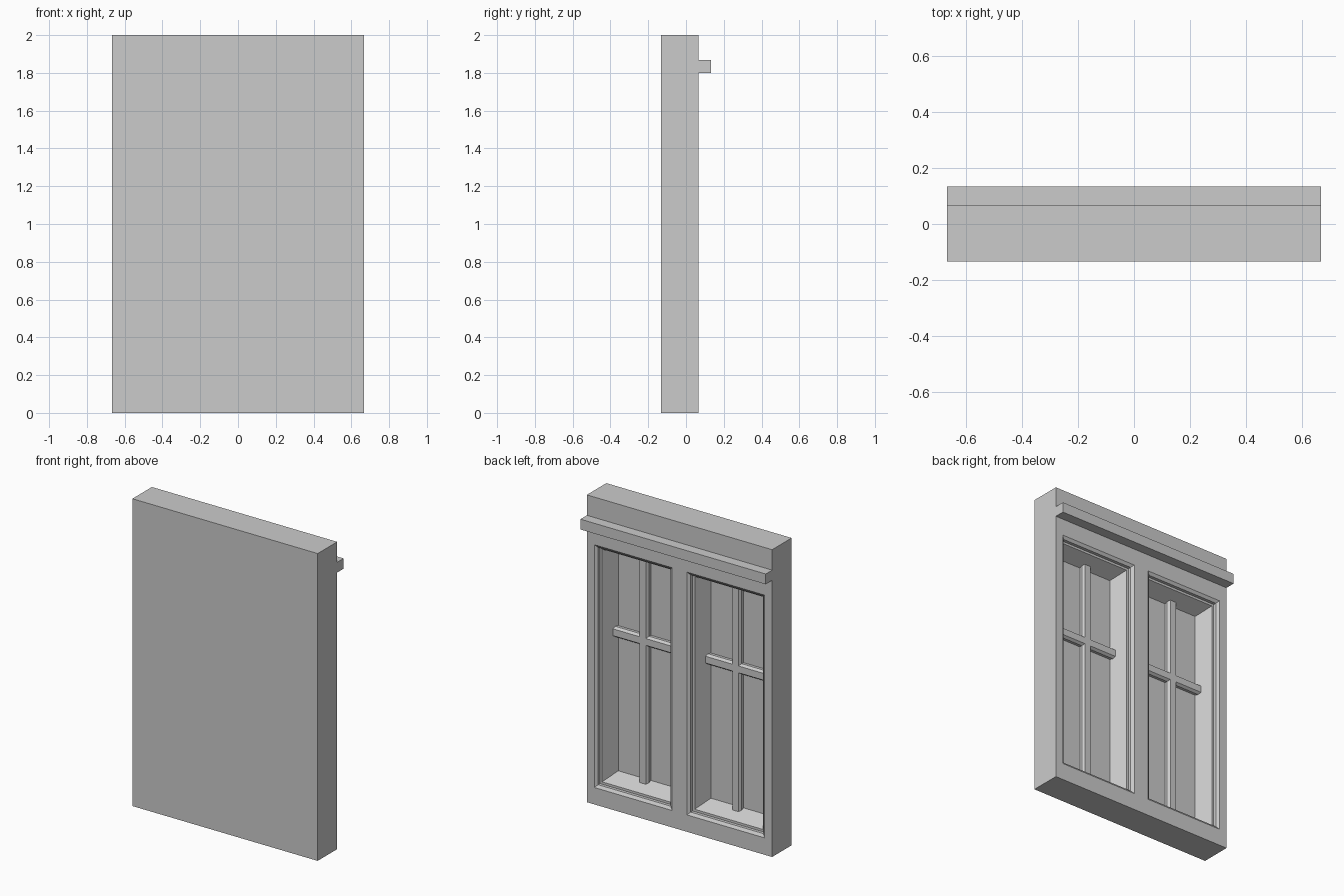
import bpy, bmesh
from mathutils import Vector

if "Cube" in bpy.data.objects:
    bpy.data.objects.remove(bpy.data.objects["Cube"])

BACK, FRONT = 0.067, -0.133      # y of the frame's detailed face and plain face
W = 0.667                        # half width
GLASS = -0.066                   # y of the recessed panes


def finish(name, bm):
    bmesh.ops.recalc_face_normals(bm, faces=bm.faces[:])
    me = bpy.data.meshes.new(name)
    bm.to_mesh(me)
    bm.free()
    ob = bpy.data.objects.new(name, me)
    bpy.context.collection.objects.link(ob)
    return ob


def window_frame():
    bm = bmesh.new()
    # detailed face as a grid of cells, two of them becoming openings
    xs = [-W, -0.613, -0.054, 0.054, 0.613, W]
    zs = [0, 0.11, 1.69, 2.0]
    v = [[bm.verts.new((x, BACK, z)) for z in zs] for x in xs]
    openings = []
    for i in range(5):
        for j in range(3):
            f = bm.faces.new((v[i][j], v[i][j + 1], v[i + 1][j + 1], v[i + 1][j]))
            f.normal_update()
            if i in (1, 3) and j == 1:
                openings.append(f)
    # outer sides and plain face
    rim = [e for e in bm.edges if e.is_boundary]
    ret = bmesh.ops.extrude_edge_only(bm, edges=rim)["geom"]
    bmesh.ops.translate(bm, vec=(0, FRONT - BACK, 0),
                        verts=[g for g in ret if isinstance(g, bmesh.types.BMVert)])
    bmesh.ops.edgeloop_fill(bm, edges=[g for g in ret if isinstance(g, bmesh.types.BMEdge)])
    # moulded, splayed reveals: (inset, sink) for each step
    for inset, sink in [(0.018, 0.013), (0.0, 0.02), (0.015, 0.0), (0.046, 0.1)]:
        bm.normal_update()
        bmesh.ops.inset_individual(bm, faces=openings, thickness=inset,
                                   depth=-sink, use_even_offset=True)
    return finish("window_frame", bm)


def glazing_bar(name, start, end, across):
    # chamfered bar lying on the pane: (sideways, height above pane)
    profile = [(-0.034, -0.01), (-0.034, 0.018), (-0.022, 0.034),
               (0.022, 0.034), (0.034, 0.018), (0.034, -0.01)]
    bm = bmesh.new()
    rings = [[bm.verts.new(Vector(p) + Vector(across) * s + Vector((0, h, 0)))
              for s, h in profile] for p in (start, end)]
    n = len(profile)
    for i in range(n):
        k = (i + 1) % n
        bm.faces.new((rings[0][i], rings[0][k], rings[1][k], rings[1][i]))
    for r in rings:
        bm.faces.new(r)
    return finish(name, bm)


window_frame()

# crossed glazing bars in each pane
for side, c in (("left", -0.3335), ("right", 0.3335)):
    glazing_bar(side + "_vertical_bar", (c, GLASS, 0.14), (c, GLASS, 1.66), (1, 0, 0))
    glazing_bar(side + "_horizontal_bar", (c - 0.25, GLASS, 1.1),
                (c + 0.25, GLASS, 1.1), (0, 0, 1))

# ledge above the panes
bm = bmesh.new()
bmesh.ops.create_cube(bm, size=1)
bmesh.ops.scale(bm, vec=(2 * W, 0.066, 0.067), verts=bm.verts[:])
bmesh.ops.translate(bm, vec=(0, 0.1, 1.8335), verts=bm.verts[:])
finish("ledge", bm)
